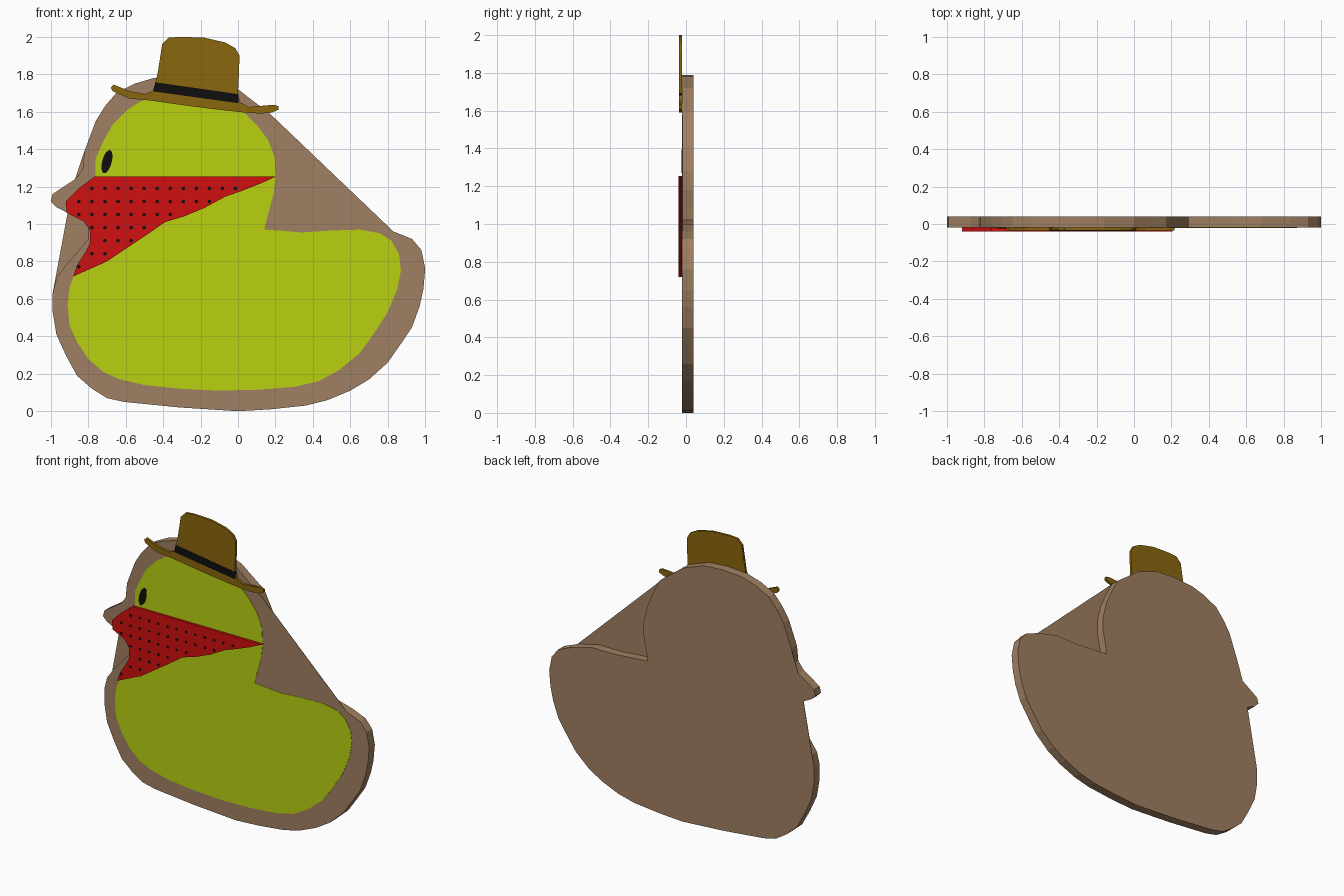
import bpy, math

def material(name, r, g, b):
    m = bpy.data.materials.new(name)
    lin = [((c / 255 + 0.055) / 1.055) ** 2.4 if c > 10 else c / 255 / 12.92 for c in (r, g, b)]
    m.diffuse_color = (*lin, 1)
    return m

BROWN = material("brown", 160, 128, 98)
YELLOW = material("yellow_green", 184, 208, 16)
RED = material("red", 208, 16, 16)
TAN = material("hat_tan", 138, 103, 14)
BLACK = material("black", 14, 14, 14)

def plates(name, outlines, front, back, mat):
    """Flat plates cut from (x, z) outlines, running from y=front to y=back."""
    verts, faces = [], []
    for pts in outlines:
        area = sum(a[0] * b[1] - b[0] * a[1] for a, b in zip(pts, pts[1:] + pts[:1]))
        if area < 0:
            pts = pts[::-1]
        n, o = len(pts), len(verts)
        verts += [(x, front, z) for x, z in pts] + [(x, back, z) for x, z in pts]
        faces.append([o + i for i in range(n)])
        faces.append([o + n + i for i in reversed(range(n))])
        for i in range(n):
            j = (i + 1) % n
            faces.append([o + i, o + n + i, o + n + j, o + j])
    me = bpy.data.meshes.new(name)
    me.from_pydata(verts, [], faces)
    me.materials.append(mat)
    ob = bpy.data.objects.new(name, me)
    bpy.context.collection.objects.link(ob)
    return ob

def inside(x, z, pts):
    hit = False
    for (x1, z1), (x2, z2) in zip(pts, pts[1:] + pts[:1]):
        if (z1 > z) != (z2 > z) and x < x1 + (z - z1) * (x2 - x1) / (z2 - z1):
            hit = not hit
    return hit

def ellipse(cx, cz, rx, rz, n, lean=0.0):
    ring = [2 * math.pi * i / n for i in range(n)]
    return [(cx + rx * math.cos(t) + lean * math.sin(t), cz + rz * math.sin(t)) for t in ring]

# Thick backing board, starting at the beak tip and going over the head
board = [(-1, 1.12), (-.99, 1.16), (-.93, 1.20), (-.87, 1.24), (-.83, 1.29), (-.82, 1.39),
         (-.79, 1.47), (-.76, 1.55), (-.71, 1.63), (-.65, 1.70), (-.55, 1.75), (-.45, 1.78),
         (-.30, 1.79), (-.16, 1.78), (0, 1.72), (.09, 1.65), (.17, 1.59), (.22, 1.49),
         (.26, 1.40), (.29, 1.28), (.29, 1.18), (.27, 1.08), (.26, 1.02), (.50, 1.0),
         (.68, 1.0), (.83, .96), (.93, .92), (.98, .86), (1, .76), (.99, .65), (.97, .56),
         (.93, .45), (.87, .36), (.80, .26), (.70, .17), (.60, .11), (.48, .06), (.36, .03),
         (.17, .01), (0, 0), (-.31, .02), (-.61, .05), (-.70, .07), (-.78, .12), (-.86, .19),
         (-.92, .30), (-.97, .41), (-.99, .53), (-.99, .63), (-.97, .71), (-.92, .78),
         (-.85, .86), (-.80, .92), (-.80, .98), (-.84, 1.04), (-.91, 1.06), (-.97, 1.09)]
plates("backing_board", [board], -.02, .04, BROWN)

# Thin webs that bridge the hollows of the board
plates("neck_web", [board[16:26]], -.02, -.017, BROWN)
plates("chin_and_beak_webs", [board[48:56], board[3:7]], .037, .04, BROWN)

# Painted body
body = [(-.76, 1.26), (-.76, 1.35), (-.72, 1.44), (-.67, 1.53), (-.59, 1.61), (-.53, 1.65),
        (-.42, 1.70), (-.20, 1.71), (-.07, 1.68), (.03, 1.60), (.10, 1.53), (.16, 1.45),
        (.195, 1.36), (.20, 1.25), (.19, 1.16), (.16, 1.05), (.14, .97), (.22, .965),
        (.34, .955), (.49, .965), (.65, .97), (.76, .95), (.82, .91), (.86, .84), (.87, .75),
        (.85, .65), (.80, .53), (.73, .42), (.65, .31), (.54, .22), (.43, .16), (.30, .13),
        (.11, .115), (-.10, .11), (-.31, .12), (-.50, .14), (-.63, .17), (-.72, .21),
        (-.80, .28), (-.86, .37), (-.90, .46), (-.91, .57), (-.90, .66), (-.87, .74),
        (-.79, .87), (-.78, 1.0), (-.78, 1.15)]
plates("body_paint", [body], -.022, -.019, YELLOW)

# Eye
plates("eye", [ellipse(-.70, 1.333, .026, .062, 20, .014)], -.024, -.021, BLACK)

# Bandana with a grid of dots
bandana = [(-.765, 1.255), (.205, 1.255), (.13, 1.22), (.03, 1.18), (-.07, 1.145),
           (-.18, 1.085), (-.29, 1.04), (-.39, 1.01), (-.49, .94), (-.61, .86), (-.70, .80),
           (-.79, .76), (-.88, .72), (-.86, .78), (-.815, .85), (-.79, .90), (-.79, .965),
           (-.825, 1.015), (-.915, 1.06), (-.92, 1.12), (-.85, 1.19)]
plates("bandana", [bandana], -.039, -.019, RED)
dots = []
for row in range(7):
    for col in range(16):
        x, z = -.85 + .0697 * col, 1.19 - .0697 * row
        if inside(x, z - .012, bandana) and inside(x + .012, z, bandana) and inside(x - .012, z, bandana):
            dots.append(ellipse(x, z, .01, .01, 8))
plates("bandana_dots", dots, -.04, -.038, BLACK)

# Hat and its band
hat = [(-.68, 1.73), (-.665, 1.745), (-.58, 1.71), (-.50, 1.695), (-.455, 1.71), (-.44, 1.76),
       (-.43, 1.80), (-.405, 1.96), (-.37, 1.995), (-.31, 2.0), (-.18, 1.995), (-.07, 1.97),
       (-.015, 1.94), (.008, 1.90), (.005, 1.80), (0, 1.70), (.01, 1.65), (.06, 1.625),
       (.19, 1.637), (.215, 1.63), (.215, 1.61), (.18, 1.595), (.12, 1.59), (.04, 1.595),
       (-.10, 1.61), (-.26, 1.63), (-.47, 1.66), (-.58, 1.67), (-.67, 1.71)]
plates("hat", [hat], -.036, -.02, TAN)
band = [(-.442, 1.757), (.004, 1.693), (.004, 1.645), (-.452, 1.708)]
plates("hat_band", [band], -.038, -.0195, BLACK)
